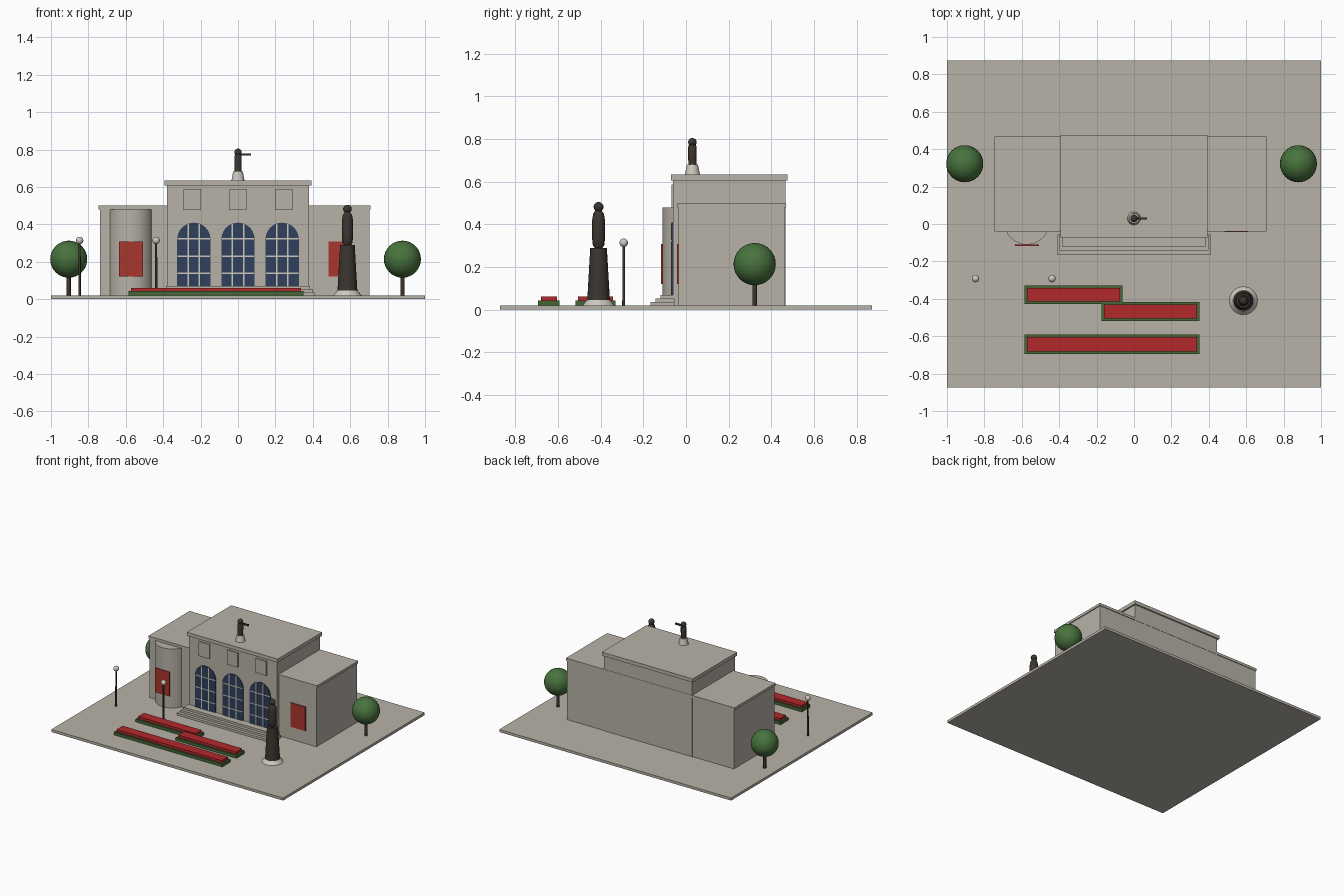
import bpy, bmesh, math

if "Cube" in bpy.data.objects:
    bpy.data.objects.remove(bpy.data.objects["Cube"])


def material(name, rgb):
    m = bpy.data.materials.new(name)
    m.diffuse_color = (*rgb, 1)
    m.use_nodes = True
    m.node_tree.nodes["Principled BSDF"].inputs["Base Color"].default_value = m.diffuse_color
    return m


STONE = material("warm stone", (0.48, 0.45, 0.39))
PALE = material("pale stone", (0.62, 0.59, 0.53))
BLUE = material("window blue", (0.028, 0.05, 0.11))
BRONZE = material("dark bronze", (0.045, 0.036, 0.029))
RED = material("flower red", (0.45, 0.022, 0.024))
BANNER = material("banner red", (0.40, 0.037, 0.028))
LEAF = material("leaf green", (0.065, 0.17, 0.048))
HEDGE = material("hedge green", (0.06, 0.13, 0.035))
BARK = material("bark brown", (0.05, 0.035, 0.025))


def finish(name, bm, mat, smooth=False):
    bmesh.ops.recalc_face_normals(bm, faces=bm.faces)
    mesh = bpy.data.meshes.new(name)
    bm.to_mesh(mesh)
    bm.free()
    mesh.materials.append(mat)
    ob = bpy.data.objects.new(name, mesh)
    bpy.context.collection.objects.link(ob)
    if smooth:
        bpy.ops.object.select_all(action='DESELECT')
        ob.select_set(True)
        bpy.context.view_layer.objects.active = ob
        bpy.ops.object.shade_smooth_by_angle(angle=math.radians(40))
    return ob


def box(name, mat, x0, x1, y0, y1, z0, z1):
    bm = bmesh.new()
    bmesh.ops.create_cube(bm, size=1)
    for v in bm.verts:
        v.co = ((x0 + x1) / 2 + v.co.x * (x1 - x0),
                (y0 + y1) / 2 + v.co.y * (y1 - y0),
                (z0 + z1) / 2 + v.co.z * (z1 - z0))
    return finish(name, bm, mat)


def lathe(name, mat, x, y, profile, sides=24):
    """Stack of rings (radius, height), capped at both ends."""
    bm = bmesh.new()
    rings = [[bm.verts.new((x + r * math.cos(math.tau * i / sides),
                            y + r * math.sin(math.tau * i / sides), z))
              for i in range(sides)] for r, z in profile]
    for a, b in zip(rings, rings[1:]):
        for i in range(sides):
            j = (i + 1) % sides
            bm.faces.new((a[i], a[j], b[j], b[i]))
    bm.faces.new(rings[0])
    bm.faces.new(rings[-1])
    return finish(name, bm, mat, True)


def ball(name, mat, x, y, z, r, segs=24):
    bm = bmesh.new()
    bmesh.ops.create_uvsphere(bm, u_segments=segs, v_segments=segs // 2, radius=r)
    bmesh.ops.translate(bm, verts=bm.verts, vec=(x, y, z))
    return finish(name, bm, mat, True)


def arch(name, mat, x, half, z0, spring, y0, y1):
    bm = bmesh.new()
    pts = [(x - half, z0), (x + half, z0)]
    pts += [(x + half * math.cos(math.pi * i / 20),
             spring + half * math.sin(math.pi * i / 20)) for i in range(21)]
    face = bm.faces.new([bm.verts.new((px, y0, pz)) for px, pz in pts])
    out = bmesh.ops.extrude_face_region(bm, geom=[face])["geom"]
    bmesh.ops.translate(bm, vec=(0, y1 - y0, 0),
                        verts=[v for v in out if isinstance(v, bmesh.types.BMVert)])
    return finish(name, bm, mat)


# Plaza and building masses
box("plaza", STONE, -1, 1, -0.873, 0.873, 0, 0.02)
box("wings", STONE, -0.738, 0.702, -0.036, 0.463, 0.02, 0.48)
box("wing_cornice", STONE, -0.745, 0.709, -0.041, 0.468, 0.48, 0.5)
box("main_hall", STONE, -0.38, 0.38, -0.06, 0.466, 0.02, 0.607)
box("main_cornice", STONE, -0.392, 0.392, -0.071, 0.477, 0.607, 0.635)
lathe("round_bay", STONE, -0.573, 0.01, [(0.12, 0.02), (0.12, 0.48)], 48)

# Entrance steps
for i in range(3):
    w = 0.41 - 0.012 * i
    box("step", STONE, -w, w, -0.167 + 0.024 * i, -0.055, 0.02, 0.037 + 0.0165 * i)

# Arched windows with glazing bars, relief panels above
for side in (-1, 0, 1):
    cx = side * 0.236
    arch("arched_window", BLUE, cx, 0.089, 0.07, 0.32, -0.067, -0.059)
    for dx in (-0.03, 0.03):
        top = 0.32 + math.sqrt(0.089 ** 2 - dx ** 2)
        box("window_upright", PALE, cx + dx - 0.004, cx + dx + 0.004,
            -0.07, -0.066, 0.07, top)
    for z in (0.14, 0.23, 0.322):
        box("window_crossbar", PALE, cx - 0.089, cx + 0.089, -0.07, -0.066,
            z - 0.004, z + 0.004)
    px = side * 0.245
    box("relief_panel", STONE, px - 0.046, px + 0.046, -0.069, -0.059, 0.476, 0.588)

# Banners on the bay and the right wing
box("bay_banner", BANNER, -0.636, -0.509, -0.117, -0.109, 0.12, 0.308)
box("wing_banner", BANNER, 0.483, 0.61, -0.043, -0.035, 0.12, 0.308)

# Rooftop statue with outstretched arm
lathe("roof_plinth", PALE, 0, 0.03, [(0.035, 0.635), (0.026, 0.682)])
lathe("roof_figure", BRONZE, 0, 0.03,
      [(0.019, 0.682), (0.02, 0.72), (0.02, 0.765), (0.014, 0.775)])
ball("roof_figure_head", BRONZE, 0, 0.03, 0.785, 0.02)
box("roof_figure_arm", BRONZE, 0.01, 0.07, 0.024, 0.036, 0.767, 0.779)

# Monument in the plaza
MX, MY = 0.585, -0.41
lathe("monument_base", PALE, MX, MY, [(0.075, 0.02), (0.055, 0.046)], 32)
lathe("monument_pedestal", BRONZE, MX, MY, [(0.053, 0.046), (0.039, 0.29)])
lathe("monument_figure", BRONZE, MX, MY,
      [(0.018, 0.29), (0.027, 0.303), (0.03, 0.33), (0.03, 0.42), (0.025, 0.45), (0.015, 0.465)])
ball("monument_head", BRONZE, MX, MY, 0.482, 0.023)

# Trees
for tx in (-0.905, 0.879):
    lathe("tree_trunk", BARK, tx, 0.322, [(0.011, 0.02), (0.011, 0.15)], 12)
    ball("tree_crown", LEAF, tx, 0.322, 0.214, 0.099, 32)

# Street lamps
for lx in (-0.847, -0.438):
    lathe("lamp_post", BRONZE, lx, -0.292, [(0.007, 0.02), (0.006, 0.3)], 12)
    ball("lamp_globe", PALE, lx, -0.292, 0.314, 0.02, 16)

# Flower beds: hedge border with raised blooms
for x0, x1, y0, y1 in ((-0.585, -0.062, -0.428, -0.33),
                       (-0.174, 0.35, -0.519, -0.418),
                       (-0.585, 0.35, -0.694, -0.592)):
    box("bed_hedge", HEDGE, x0, x1, y0, y1, 0.02, 0.043)
    d = 0.013
    box("bed_flowers", RED, x0 + d, x1 - d, y0 + d, y1 - d, 0.043, 0.061)
